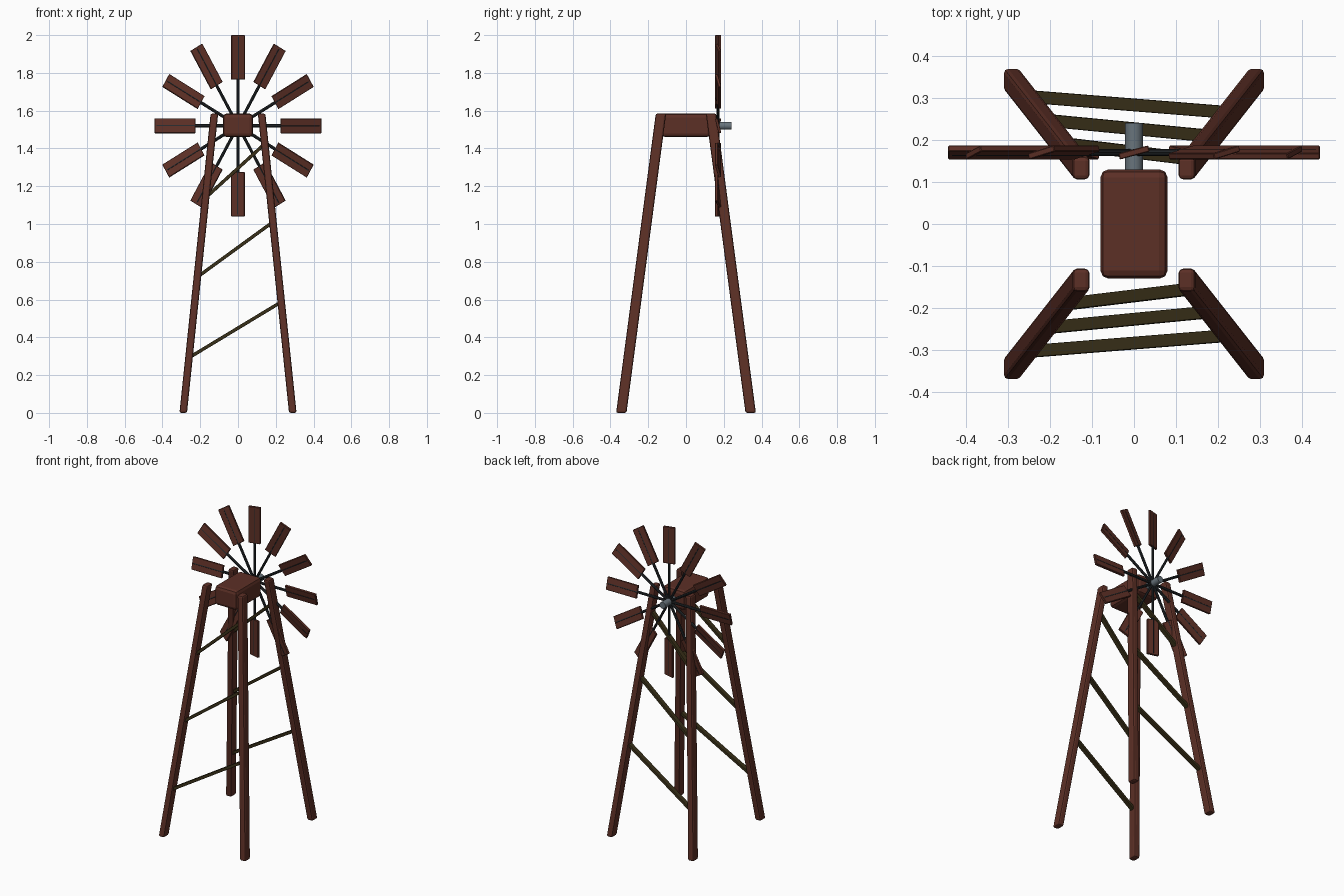
import bpy, bmesh, math
from mathutils import Matrix, Vector

if "Cube" in bpy.data.objects:
    bpy.data.objects.remove(bpy.data.objects["Cube"])


def material(name, rgb):
    m = bpy.data.materials.new(name)
    m.diffuse_color = (*rgb, 1)
    m.use_nodes = True
    m.node_tree.nodes["Principled BSDF"].inputs["Base Color"].default_value = m.diffuse_color
    return m


WOOD = material("red_brown_wood", (0.108, 0.029, 0.019))
BRACE = material("dark_olive_wood", (0.040, 0.029, 0.009))
IRON = material("black_iron", (0.019, 0.023, 0.026))
STEEL = material("grey_steel", (0.14, 0.175, 0.20))


def finish(name, bm, mat, bevel=0.0, segments=2):
    bmesh.ops.recalc_face_normals(bm, faces=bm.faces)
    mesh = bpy.data.meshes.new(name)
    bm.to_mesh(mesh)
    bm.free()
    mesh.materials.append(mat)
    ob = bpy.data.objects.new(name, mesh)
    bpy.context.collection.objects.link(ob)
    if bevel:
        mod = ob.modifiers.new("soft_edges", 'BEVEL')
        mod.width = bevel
        mod.segments = segments
    return ob


def beam(name, a, b, u, v, mat, bevel):
    """Bar from a to b whose cross-section half axes are u and v."""
    bm = bmesh.new()
    bmesh.ops.create_cube(bm, size=2)
    a, b, u, v = map(Vector, (a, b, u, v))
    for vert in bm.verts:
        x, y, z = vert.co
        vert.co = a.lerp(b, (z + 1) / 2) + u * x + v * y
    return finish(name, bm, mat, bevel)


# Four splayed legs
for sx, side in ((-1, "left"), (1, "right")):
    for sy, end in ((-1, "front"), (1, "back")):
        beam(f"{end}_{side}_leg", (sx * 0.29, sy * 0.3425, 0),
             (sx * 0.125, sy * 0.1325, 1.585), (0.02, 0, 0), (0, 0.0275, 0), WOOD, 0.01)


# Slanted braces on front and back
def leg_y(z):
    return 0.3425 - 0.21 * z / 1.585


for sy, end in ((-1, "front"), (1, "back")):
    for i, (x0, z0, x1, z1) in enumerate(((-0.255, 0.295, 0.225, 0.585),
                                          (-0.21, 0.723, 0.18, 1.007),
                                          (-0.16, 1.15, 0.137, 1.42))):
        d = Vector((x1 - x0, 0, z1 - z0)).normalized()
        beam(f"{end}_brace_{i + 1}", (x0, sy * leg_y(z0), z0), (x1, sy * leg_y(z1), z1),
             (-0.009 * d.z, 0, 0.009 * d.x), (0, 0.015, 0), BRACE, 0.003)

# Gear housing
beam("gear_housing", (0, 0, 1.46), (0, 0, 1.585), (0.08, 0, 0), (0, 0.13, 0), WOOD, 0.02)

# Wheel axle
bm = bmesh.new()
bmesh.ops.create_cone(bm, cap_ends=True, segments=24, radius1=0.021, radius2=0.021, depth=0.14,
                      matrix=Matrix.Translation((0, 0.17, 1.52)) @ Matrix.Rotation(math.pi / 2, 4, 'X'))
axle = finish("wheel_axle", bm, STEEL)
bpy.context.view_layer.objects.active = axle
axle.select_set(True)
bpy.ops.object.shade_smooth_by_angle(angle=math.radians(40))

# Wheel: twelve pitched blades on iron spokes, slightly narrower in x
blades, spokes = bmesh.new(), bmesh.new()
place = Matrix.Translation((0, 0.17, 1.52)) @ Matrix.Diagonal((0.92, 1, 1, 1))
for i in range(12):
    turn = place @ Matrix.Rotation(i * math.pi / 6, 4, 'Y')
    pitch = Matrix.Rotation(math.radians(14), 4, 'Z')
    bmesh.ops.create_cube(blades, size=1, matrix=turn @ Matrix.Translation((0, 0, 0.3625)) @ pitch
                          @ Matrix.Diagonal((0.079, 0.015, 0.235, 1)))
    bmesh.ops.create_cone(spokes, cap_ends=True, segments=8, radius1=0.0085, radius2=0.0085,
                          depth=0.47, matrix=turn @ Matrix.Translation((0, 0, 0.235)))
finish("wheel_blades", blades, WOOD, 0.002, 1)
finish("wheel_spokes", spokes, IRON)
